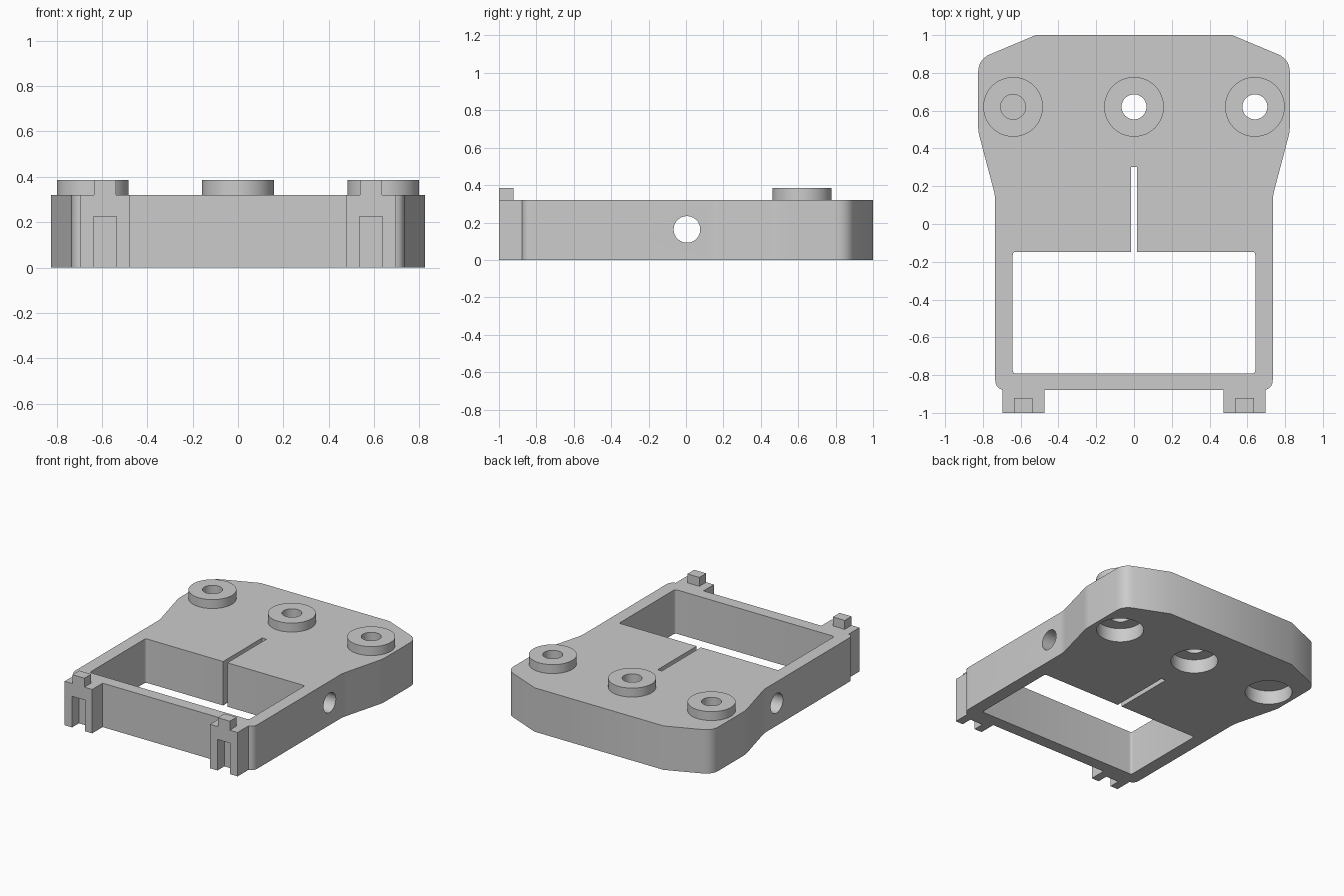
import bpy, bmesh, math
from mathutils import Vector

old = bpy.data.objects.get("Cube")
if old:
    bpy.data.objects.remove(old, do_unlink=True)

grey = bpy.data.materials.new("plain grey")
grey.use_nodes = True
COLOUR = (0.6, 0.6, 0.6, 1)
grey.diffuse_color = COLOUR
grey.node_tree.nodes["Principled BSDF"].inputs["Base Color"].default_value = COLOUR

TOP = 0.32          # plate thickness
BOSS_TOP = 0.385    # top of bosses and lug tabs
EPS = 0.05          # overshoot for cutters


def add_object(name, bm):
    bmesh.ops.recalc_face_normals(bm, faces=bm.faces)
    mesh = bpy.data.meshes.new(name)
    bm.to_mesh(mesh)
    bm.free()
    mesh.materials.append(grey)
    obj = bpy.data.objects.new(name, mesh)
    bpy.context.collection.objects.link(obj)
    return obj


def prism(name, points, z0, z1):
    """Extrude a flat outline between two heights."""
    bm = bmesh.new()
    face = bm.faces.new([bm.verts.new((p[0], p[1], z0)) for p in points])
    made = bmesh.ops.extrude_face_region(bm, geom=[face])["geom"]
    verts = [g for g in made if isinstance(g, bmesh.types.BMVert)]
    bmesh.ops.translate(bm, verts=verts, vec=(0, 0, z1 - z0))
    return add_object(name, bm)


def box(name, x0, x1, y0, y1, z0, z1):
    return prism(name, [(x0, y0), (x1, y0), (x1, y1), (x0, y1)], z0, z1)


def disc(name, x, y, radius, z0, z1, sides=64):
    ring = [2 * math.pi * i / sides for i in range(sides)]
    return prism(name, [(x + radius * math.cos(a), y + radius * math.sin(a)) for a in ring], z0, z1)


def rounded(corners, steps=8):
    """Round each (x, y, setback) corner that has a setback."""
    out = []
    for i, (x, y, r) in enumerate(corners):
        p = Vector((x, y))
        if r == 0:
            out.append(p)
            continue
        before = Vector(corners[i - 1][:2])
        after = Vector(corners[(i + 1) % len(corners)][:2])
        a = p + (before - p).normalized() * r
        b = p + (after - p).normalized() * r
        for k in range(steps + 1):
            t = k / steps
            out.append(a * (1 - t) ** 2 + p * 2 * t * (1 - t) + b * t * t)
    return out


def combine(obj, other, operation):
    """Apply a boolean and discard the helper."""
    other.hide_render = True
    mod = obj.modifiers.new(operation.lower(), "BOOLEAN")
    mod.operation = operation
    mod.solver = "EXACT"
    mod.object = other
    bpy.context.view_layer.update()
    graph = bpy.context.evaluated_depsgraph_get()
    result = bpy.data.meshes.new_from_object(obj.evaluated_get(graph))
    obj.modifiers.clear()
    obj.data = result
    bpy.data.objects.remove(other, do_unlink=True)


# Main plate outline, right half mirrored to the left
half = [(0.735, -0.88, 0.06), (0.735, 0.15, 0.03), (0.825, 0.49, 0.03),
        (0.825, 0.872, 0.07), (0.52, 1.0, 0)]
half = [(0.69, -0.88, 0)] + half
outline = half + [(-x, y, r) for x, y, r in reversed(half)]
plate = prism("body_plate", rounded(outline), 0, TOP)

# Window and relief slot
wx, wy0, wy1, wr = 0.642, -0.792, -0.147, 0.018
window = rounded([(-wx, wy0, wr), (wx, wy0, wr), (wx, wy1, wr), (-wx, wy1, wr)], 4)
combine(plate, prism("window_cutter", window, -EPS, TOP + EPS), "DIFFERENCE")
combine(plate, box("slot_cutter", -0.017, 0.017, -0.3, 0.303, -EPS, TOP + EPS), "DIFFERENCE")

# Cross hole from side to side
cross = disc("cross_cutter", 0, 0, 0.071, -1, 1)
cross.rotation_euler = (0, math.pi / 2, 0)
cross.location = (0, 0.005, 0.163)
combine(plate, cross, "DIFFERENCE")

# Raised bosses with through holes and counterbores underneath
parts = [plate]
BOSS_Y = 0.62
for name, x in (("right", -0.64), ("middle", 0), ("left", 0.64)):
    boss = disc(name + "_boss", x, BOSS_Y, 0.158, TOP, BOSS_TOP)
    for part in (plate, boss):
        combine(part, disc("hole_cutter", x, BOSS_Y, 0.066, -EPS, BOSS_TOP + EPS), "DIFFERENCE")
    combine(plate, disc("counterbore_cutter", x, BOSS_Y, 0.155, -EPS, 0.1), "DIFFERENCE")
    parts.append(boss)

# Front lugs, each with a notch and a raised tab
for name, side in (("right", -1), ("left", 1)):
    cx = side * 0.586
    lug = box(name + "_front_lug", cx - 0.111, cx + 0.111, -1, -0.87, 0, TOP)
    notch = box("notch_cutter", cx - 0.051, cx + 0.051, -1 - EPS, -0.922, -EPS, 0.226)
    combine(lug, notch, "DIFFERENCE")
    tab = box(name + "_lug_tab", cx - 0.048, cx + 0.048, -1, -0.922, TOP, BOSS_TOP)
    parts += [lug, tab]

# Smooth curved walls, keep real edges sharp
bpy.ops.object.select_all(action="DESELECT")
for part in parts:
    part.select_set(True)
bpy.context.view_layer.objects.active = plate
bpy.ops.object.shade_smooth_by_angle(angle=math.radians(25))
